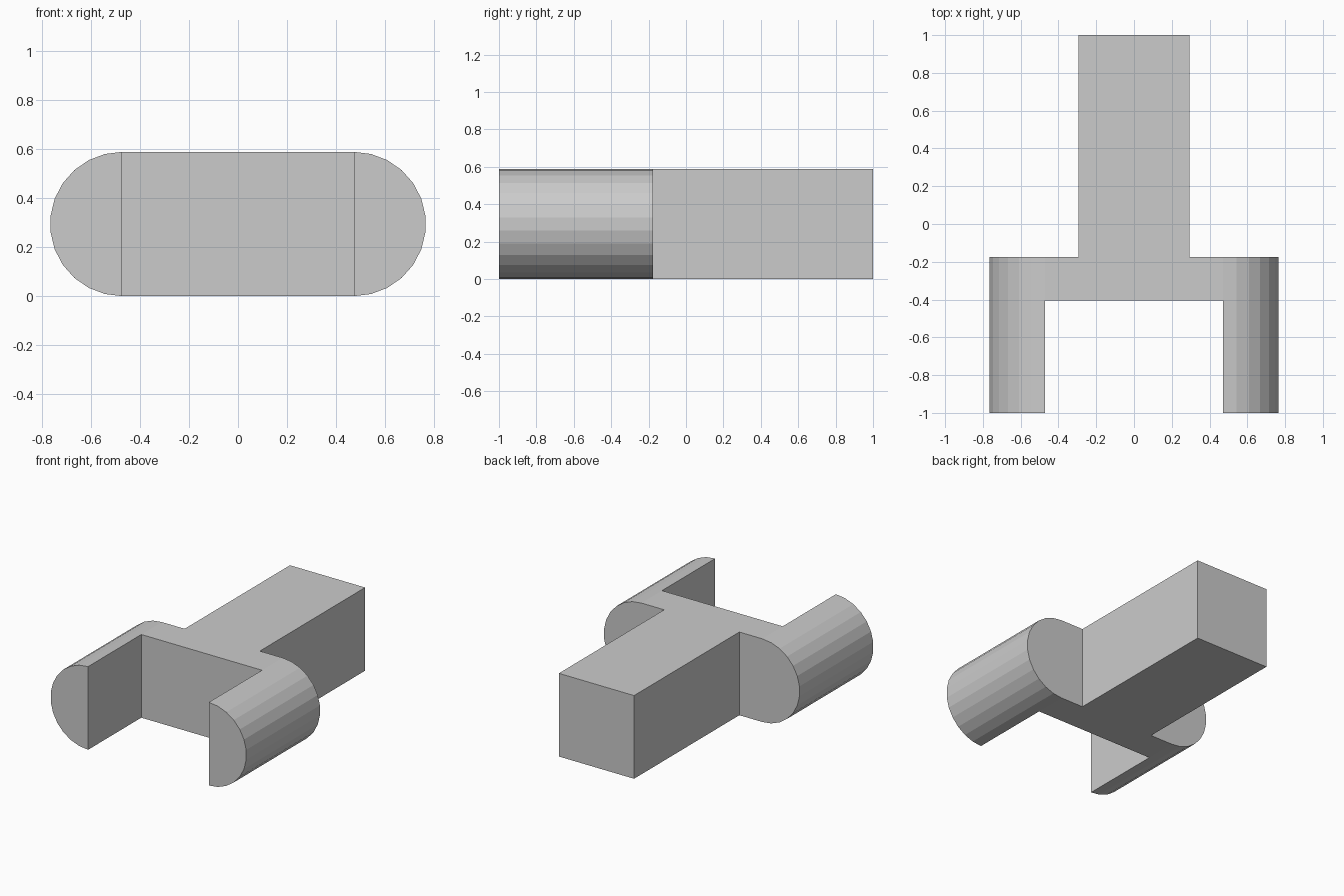
import bpy, bmesh
from math import cos, sin, pi, radians

if "Cube" in bpy.data.objects:
    bpy.data.objects.remove(bpy.data.objects["Cube"])

R = 0.294            # rounded end radius, half the height
END_X = 0.472        # where the rounded ends start
STEM_X = 0.294       # half width of the stem
SEGMENTS = 13        # sides per half-round end
Y_FRONT, Y_PRONG, Y_BAR, Y_BACK = -1.0, -0.406, -0.176, 1.0

bm = bmesh.new()


def panel(points):
    return bm.faces.new([bm.verts.new((x, Y_PRONG, z)) for x, z in points])


def extrude(faces, distance):
    result = bmesh.ops.extrude_face_region(bm, geom=faces)["geom"]
    verts = [g for g in result if isinstance(g, bmesh.types.BMVert)]
    bmesh.ops.translate(bm, verts=verts, vec=(0, distance, 0))
    bm.normal_update()


# Crossbar cross-section: two half-round ends and three flat panels
for side in (-1, 1):
    arc = [(-pi / 2 + pi * i / SEGMENTS) for i in range(SEGMENTS + 1)]
    panel([(side * (END_X + R * cos(a)), R + R * sin(a)) for a in arc][::side])
cuts = (-END_X, -STEM_X, STEM_X, END_X)
for x0, x1 in zip(cuts, cuts[1:]):
    panel([(x0, 0), (x1, 0), (x1, 2 * R), (x0, 2 * R)])
bmesh.ops.remove_doubles(bm, verts=bm.verts[:], dist=1e-4)

# Crossbar
extrude(bm.faces[:], Y_BAR - Y_PRONG)


def panels_at(y, test):
    return [f for f in bm.faces
            if all(abs(v.co.y - y) < 1e-4 for v in f.verts)
            and test(abs(f.calc_center_median().x))]


# Stem to the back, half-round prongs to the front
extrude(panels_at(Y_BAR, lambda x: x < 0.1), Y_BACK - Y_BAR)
extrude(panels_at(Y_PRONG, lambda x: x > END_X), Y_FRONT - Y_PRONG)

# Merge coplanar panels into clean flat faces
bmesh.ops.recalc_face_normals(bm, faces=bm.faces[:])
bmesh.ops.dissolve_limit(bm, angle_limit=radians(1), verts=bm.verts[:],
                         edges=bm.edges[:])

mesh = bpy.data.meshes.new("forked_bracket")
bm.to_mesh(mesh)
bm.free()
bpy.context.collection.objects.link(bpy.data.objects.new("forked_bracket", mesh))
